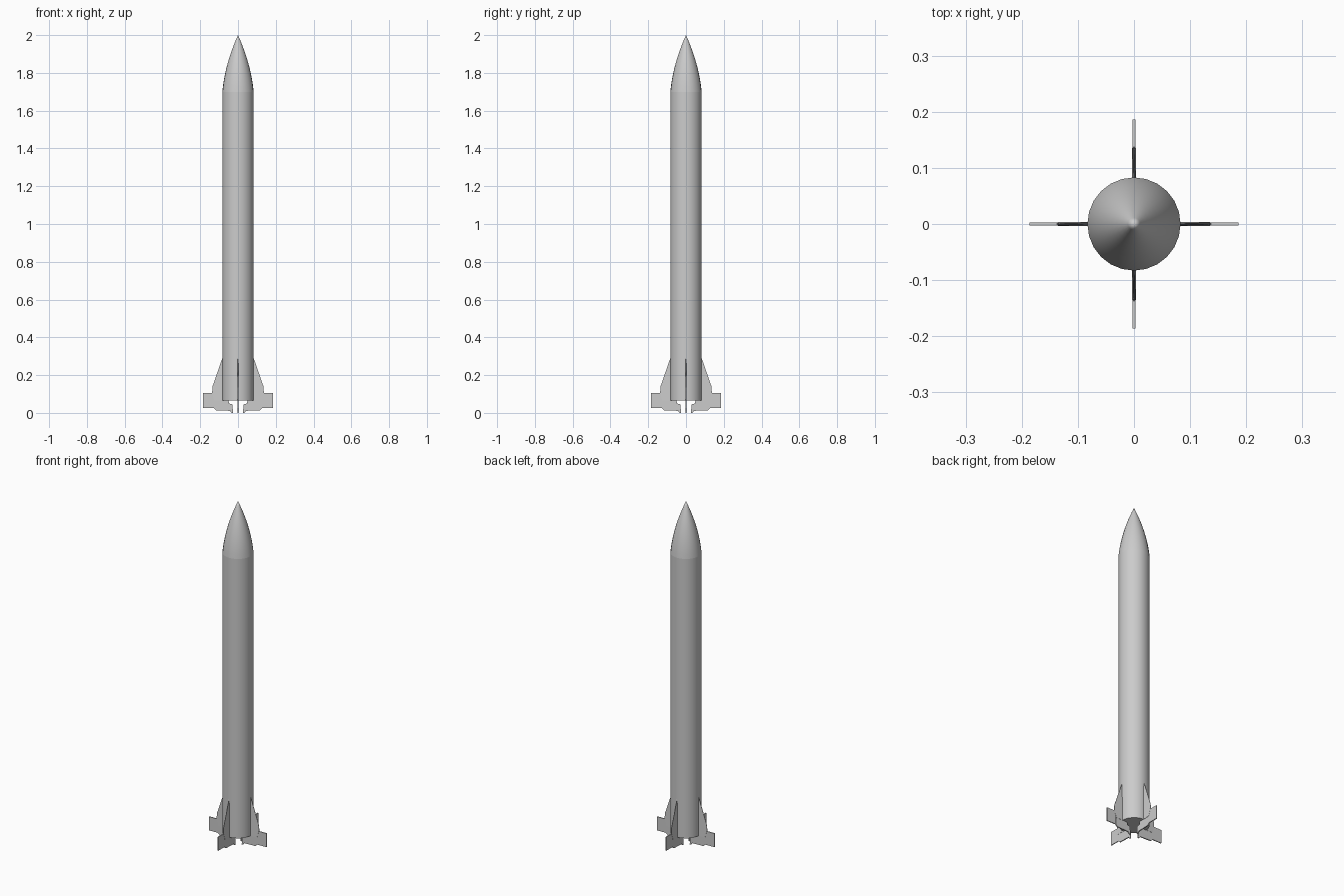
import bpy, bmesh, math
from mathutils import Matrix

if "Cube" in bpy.data.objects:
    bpy.data.objects.remove(bpy.data.objects["Cube"])

R, SIDES = 0.083, 24


def finish(name, bm, angle=30):
    bmesh.ops.recalc_face_normals(bm, faces=bm.faces)
    me = bpy.data.meshes.new(name)
    bm.to_mesh(me)
    bm.free()
    ob = bpy.data.objects.new(name, me)
    bpy.context.collection.objects.link(ob)
    bpy.ops.object.select_all(action='DESELECT')
    ob.select_set(True)
    bpy.context.view_layer.objects.active = ob
    bpy.ops.object.shade_smooth_by_angle(angle=math.radians(angle))
    return ob


def lathe(name, profile):
    bm = bmesh.new()
    vs = [bm.verts.new((r, 0, z)) for r, z in profile]
    es = [bm.edges.new(p) for p in zip(vs, vs[1:])]
    bmesh.ops.spin(bm, geom=vs + es, axis=(0, 0, 1), cent=(0, 0, 0),
                   angle=2 * math.pi, steps=SIDES, use_duplicate=False)
    bmesh.ops.remove_doubles(bm, verts=bm.verts, dist=1e-5)
    return finish(name, bm)


def plate(name, outline, turn):
    """Thin plate from (radius, height, half thickness) points."""
    bm = bmesh.new()
    a = [bm.verts.new((x, -t, z)) for x, z, t in outline]
    b = [bm.verts.new((x, t, z)) for x, z, t in outline]
    bm.faces.new(a)
    bm.faces.new(b[::-1])
    n = len(a)
    for i in range(n):
        j = (i + 1) % n
        bm.faces.new((a[i], a[j], b[j], b[i]))
    bmesh.ops.transform(bm, matrix=Matrix.Rotation(turn, 4, 'Z'), verts=bm.verts)
    return finish(name, bm)


# Body tube with flat base
lathe("body", [(0, 0.065), (R, 0.065), (R, 1.70)])

# Pointed ogive nose
lathe("nose", [(R * t + 0.054 * t * (1 - t), 2 - 0.3 * t)
               for t in [i / 12 for i in range(13)]])

# Four fins, each with a rudder and an exhaust vane
fin = [(0.070, 0.065, .004), (0.070, 0.29, .003), (0.083, 0.29, .001),
       (0.135, 0.14, .001), (0.137, 0.105, .003), (0.125, 0.065, .004)]
rudder = [(0.125, 0.025, .0025), (0.186, 0.025, .0025),
          (0.186, 0.105, .0025), (0.125, 0.105, .0025)]
vane = [(0.035, 0.0, .003), (0.042, 0.011, .003), (0.115, 0.013, .003),
        (0.128, 0.025, .003), (0.128, 0.07, .003), (0.05, 0.067, .003),
        (0.047, 0.05, .003), (0.030, 0.045, .003), (0.026, 0.0, .003)]
for i in range(4):
    turn = i * math.pi / 2
    plate(f"fin_{i}", fin, turn)
    plate(f"rudder_{i}", rudder, turn)
    plate(f"exhaust_vane_{i}", vane, turn)
